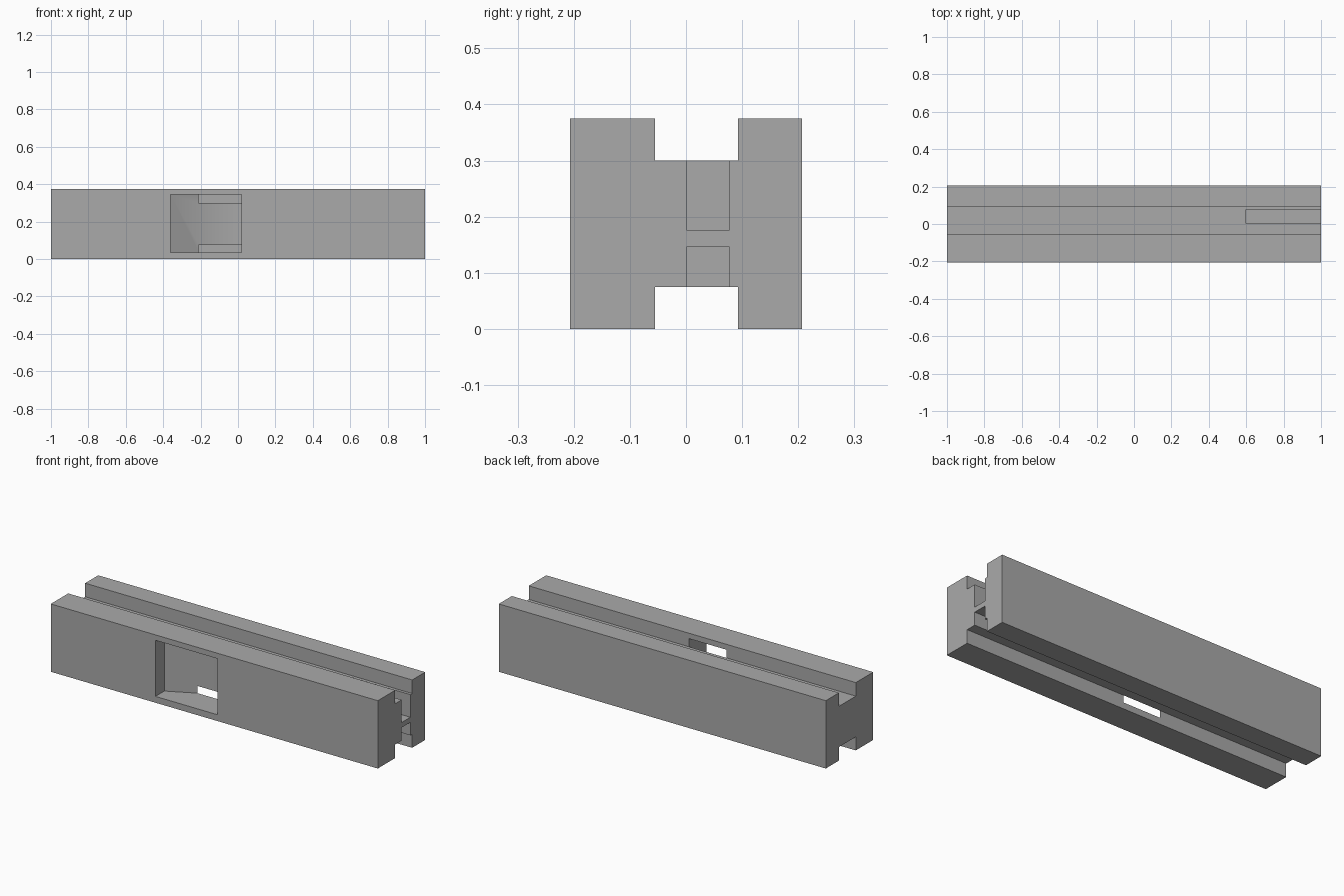
import bpy
import bmesh
from mathutils import Vector

cube = bpy.data.objects.get("Cube")
if cube:
    bpy.data.objects.remove(cube)

# Main dimensions
HALF_Y, HEIGHT = 0.207, 0.375
WALL_FRONT, WALL_BACK = -0.055, 0.093      # groove sides
WEB_LOW, WEB_HIGH = 0.075, 0.3             # groove floors

grey = bpy.data.materials.new("plain grey")
grey.use_nodes = True
colour = (0.4, 0.4, 0.4, 1)
grey.diffuse_color = colour
grey.node_tree.nodes["Principled BSDF"].inputs["Base Color"].default_value = colour


def prism(name, outline, direction):
    """Extrude a closed outline of 3D points along a direction."""
    bm = bmesh.new()
    face = bm.faces.new([bm.verts.new(p) for p in outline])
    extruded = bmesh.ops.extrude_face_region(bm, geom=[face])
    moved = [g for g in extruded["geom"] if isinstance(g, bmesh.types.BMVert)]
    bmesh.ops.translate(bm, verts=moved, vec=Vector(direction))
    bmesh.ops.recalc_face_normals(bm, faces=bm.faces)
    mesh = bpy.data.meshes.new(name)
    bm.to_mesh(mesh)
    bm.free()
    mesh.materials.append(grey)
    obj = bpy.data.objects.new(name, mesh)
    bpy.context.collection.objects.link(obj)
    return obj


def cut(target, cutter):
    """Subtract a cutter, apply the result and remove the cutter."""
    mod = target.modifiers.new("cut", "BOOLEAN")
    mod.operation = "DIFFERENCE"
    mod.solver = "EXACT"
    mod.object = cutter
    bpy.context.view_layer.objects.active = target
    bpy.ops.object.modifier_apply(modifier=mod.name)
    bpy.data.objects.remove(cutter)


# Beam with an H-shaped section
half = [(-HALF_Y, HEIGHT), (WALL_FRONT, HEIGHT), (WALL_FRONT, WEB_HIGH),
        (WALL_BACK, WEB_HIGH), (WALL_BACK, HEIGHT), (HALF_Y, HEIGHT)]
section = half + [(y, HEIGHT - z) for y, z in reversed(half)]
beam = prism("grooved_beam", [(-1, y, z) for y, z in section], (2, 0, 0))

# Front pocket: straight sides, a sloping ramp, then a floor level with the groove side
pocket = [(-0.36, -0.3), (0.02, -0.3), (0.02, WALL_FRONT),
          (-0.21, WALL_FRONT), (-0.36, -0.13)]
cut(beam, prism("pocket_cutter", [(x, y, 0.035) for x, y in pocket], (0, 0, 0.31)))

# Two end slots, leaving a thin tongue between them
for name, low, high in (("lower", 0.05, 0.147), ("upper", 0.175, 0.33)):
    slot = [(0.6, 0.002), (1.1, 0.002), (1.1, 0.077), (0.6, 0.077)]
    cut(beam, prism(name + "_slot_cutter", [(x, y, low) for x, y in slot],
                    (0, 0, high - low)))

# Soft shading on the ramp only
bpy.ops.object.select_all(action="DESELECT")
beam.select_set(True)
bpy.context.view_layer.objects.active = beam
bpy.ops.object.shade_smooth_by_angle()
